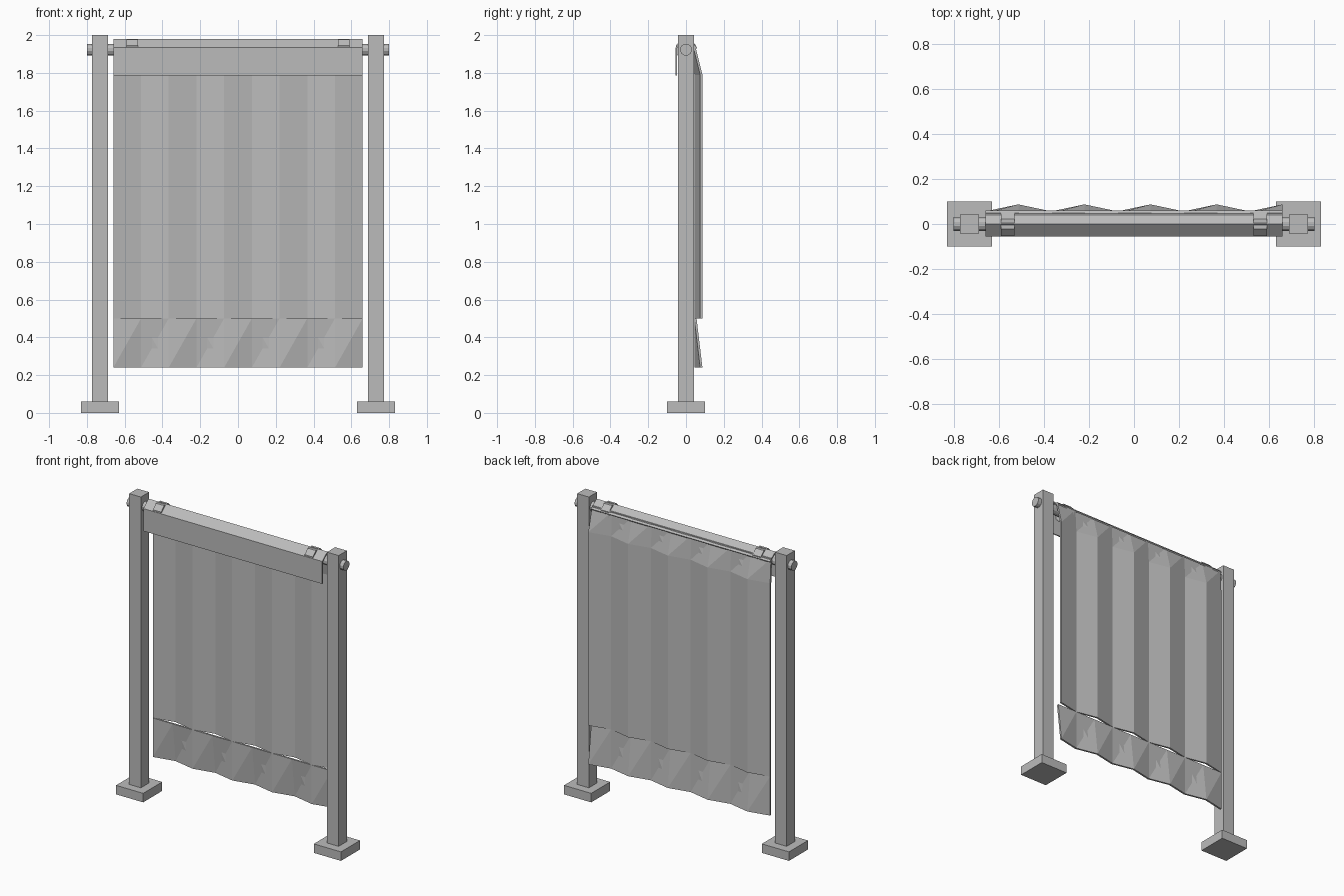
import bpy
import math

cube = bpy.data.objects.get("Cube")
if cube:
    bpy.data.objects.remove(cube, do_unlink=True)

grey = bpy.data.materials.new("plain grey")
grey.use_nodes = True
grey.diffuse_color = (0.5, 0.5, 0.5, 1)
grey.node_tree.nodes["Principled BSDF"].inputs["Base Color"].default_value = (0.5, 0.5, 0.5, 1)


def mesh_object(name, verts, faces):
    mesh = bpy.data.meshes.new(name)
    mesh.from_pydata(verts, [], faces)
    mesh.materials.append(grey)
    obj = bpy.data.objects.new(name, mesh)
    bpy.context.collection.objects.link(obj)
    return obj


def box(name, x, z0, z1, half):
    bpy.ops.mesh.primitive_cube_add(size=1, location=(x, 0, (z0 + z1) / 2))
    obj = bpy.context.object
    obj.name = name
    obj.scale = (half * 2, half * 2, z1 - z0)
    obj.data.materials.append(grey)


def bar(name, x, length, radius, sides):
    """Prism lying along x at rod height, with a flat side up."""
    bpy.ops.mesh.primitive_cylinder_add(vertices=sides, radius=radius, depth=length,
                                        location=(x, 0, ROD_Z))
    obj = bpy.context.object
    obj.name = name
    obj.rotation_euler = (0, math.pi / 2, 0)
    obj.data.materials.append(grey)
    for v in obj.data.vertices:
        a = math.atan2(v.co.y, v.co.x) + math.pi / sides
        v.co.x, v.co.y = radius * math.cos(a), radius * math.sin(a)


def pleated_sheet(name, rows):
    """Rows of (z, valley y, ridge y) from bottom to top; two skins with crossed diagonals."""
    n = STRIPS + 1
    front, back = [], []
    for z, valley, ridge in rows:
        for i in range(n):
            x = -HALF_WIDTH + 2 * HALF_WIDTH * i / STRIPS
            y = ridge if i % 2 else valley
            front.append((x, y - THICK, z))
            back.append((x, y, z))
    off = len(front)
    faces = []
    for r in range(len(rows) - 1):
        for i in range(STRIPS):
            bl, br = r * n + i, r * n + i + 1
            tl, tr = bl + n, br + n
            faces += [(bl, br, tr), (bl, tr, tl)]
            faces += [(bl + off, tl + off, br + off), (br + off, tl + off, tr + off)]
    # Close the rim between the skins
    last = len(rows) - 1
    for i in range(STRIPS):
        a, b = i, last * n + i
        faces += [(a, a + off, a + 1 + off, a + 1), (b, b + 1, b + 1 + off, b + off)]
    for r in range(last):
        a, b = r * n, r * n + STRIPS
        faces += [(a, a + n, a + n + off, a + off), (b, b + off, b + n + off, b + n)]
    mesh_object(name, front + back, faces)


ROD_Z = 1.923
HALF_WIDTH = 0.66
STRIPS = 9
THICK = 0.012

# Posts, feet and the rings on the rod
for side, sign in (("left", 1), ("right", -1)):
    box(side + "_foot", sign * 0.73, 0, 0.06, 0.1)
    box(side + "_post", sign * 0.73, 0.06, 2.0, 0.043)
    bar(side + "_ring", sign * 0.56, 0.06, 0.058, 8)
bar("rod", 0, 1.6, 0.032, 12)

# Cover folded over the rod, with a hanging front flap
outer = [(-0.055, 1.785), (-0.055, 1.935), (0, 1.98), (0.06, 1.935)]
inner = [(0.056, 1.928), (0, 1.97), (-0.047, 1.931), (-0.047, 1.785)]
profile = outer + inner
k = len(profile)
verts = [(x, y, z) for x in (-HALF_WIDTH, HALF_WIDTH) for y, z in profile]
faces = [(i, i + k, (i + 1) % k + k, (i + 1) % k) for i in range(k)]
for i in range(len(outer) - 1):
    a, b, c, d = i, i + 1, k - 2 - i, k - 1 - i
    faces += [(a, b, c, d), (d + k, c + k, b + k, a + k)]
mesh_object("cover", verts, faces)

# Hanging cloth: gathered straight at the top, pleated below
pleated_sheet("pleated_cloth", [(0.5, 0.056, 0.087), (1.79, 0.056, 0.087), (1.95, 0.047, 0.047)])
# Separate hem, straight at the top and flaring at the bottom
pleated_sheet("hem", [(0.24, 0.056, 0.087), (0.5, 0.056, 0.056)])
